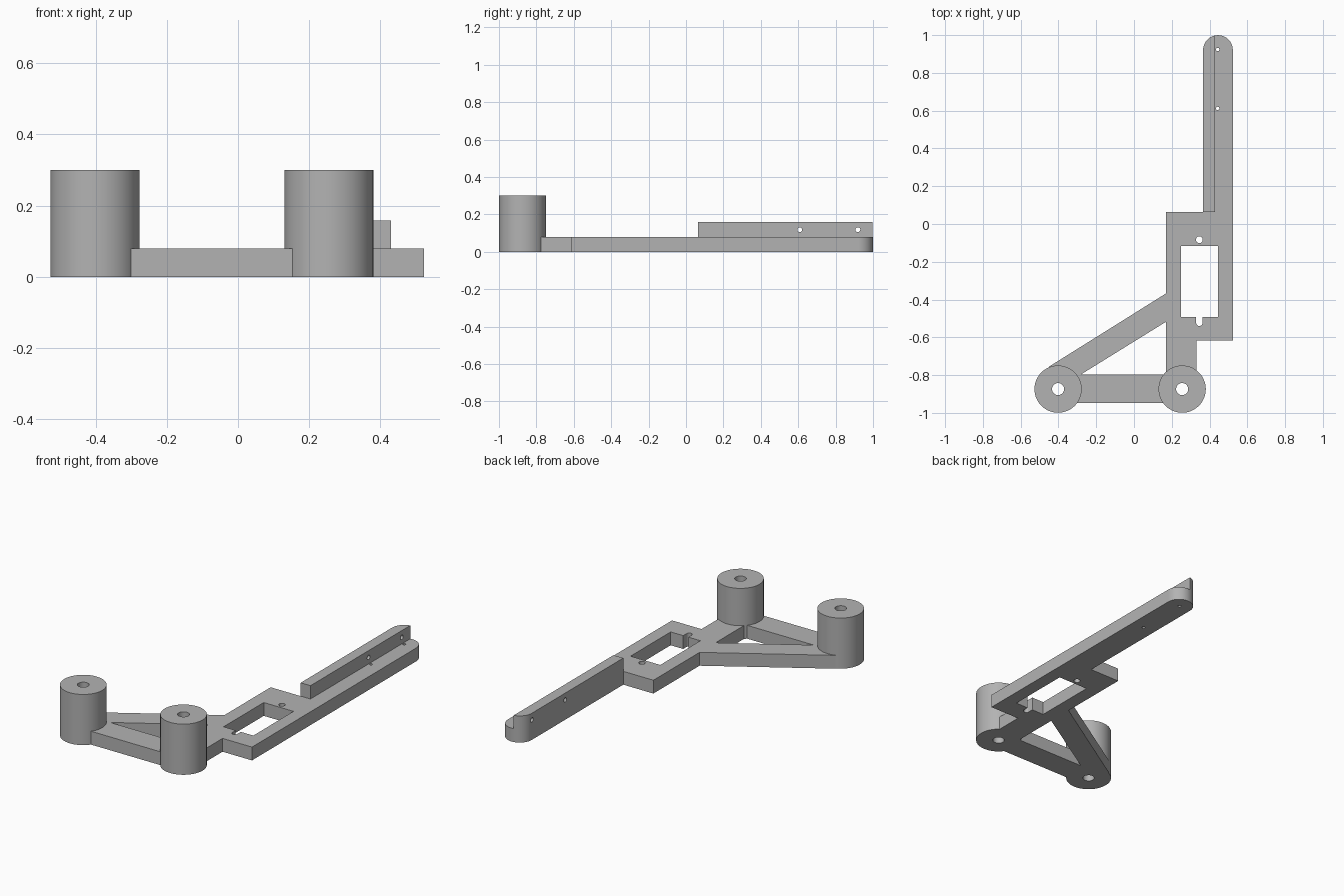
import bpy, bmesh
from math import pi, sin, cos
from mathutils import Vector

cube = bpy.data.objects.get("Cube")
if cube:
    bpy.data.objects.remove(cube, do_unlink=True)

grey = bpy.data.materials.new("plain grey")
grey.use_nodes = True
COLOUR = (0.45, 0.45, 0.45, 1)
grey.diffuse_color = COLOUR
grey.node_tree.nodes["Principled BSDF"].inputs["Base Color"].default_value = COLOUR

T = 0.079          # plate thickness
RAIL_TOP = 0.158
POST_TOP = 0.3
POST_R = 0.125
ARM_L, ARM_R, ARM_END = 0.366, 0.523, 0.921
ARM_MID, ARM_RAD = (ARM_L + ARM_R) / 2, (ARM_R - ARM_L) / 2


def arc(x, y, r, a0, a1, n):
    return [(x + r * cos(a0 + (a1 - a0) * i / n), y + r * sin(a0 + (a1 - a0) * i / n))
            for i in range(n + 1)]


def circle(x, y, r, n=32):
    return arc(x, y, r, 0, 2 * pi, n)[:-1]


def rect(x0, y0, x1, y1):
    return [(x0, y0), (x1, y0), (x1, y1), (x0, y1)]


def prism(name, outline, low, high, axis="z"):
    """Extrude a counter-clockwise outline along z, or a yz outline along x."""
    place = (lambda a, b: (a, b, low)) if axis == "z" else (lambda a, b: (low, a, b))
    shift = Vector((0, 0, high - low)) if axis == "z" else Vector((high - low, 0, 0))
    bm = bmesh.new()
    face = bm.faces.new([bm.verts.new(place(a, b)) for a, b in outline])
    grown = bmesh.ops.extrude_face_region(bm, geom=[face], use_keep_orig=True)["geom"]
    moved = [v for v in grown if isinstance(v, bmesh.types.BMVert)]
    bmesh.ops.translate(bm, verts=moved, vec=shift)
    bmesh.ops.recalc_face_normals(bm, faces=bm.faces)
    mesh = bpy.data.meshes.new(name)
    bm.to_mesh(mesh)
    bm.free()
    mesh.materials.append(grey)
    ob = bpy.data.objects.new(name, mesh)
    bpy.context.collection.objects.link(ob)
    return ob


def activate(ob):
    bpy.ops.object.select_all(action="DESELECT")
    ob.select_set(True)
    bpy.context.view_layer.objects.active = ob


def cut(ob, outline, low=-0.1, high=0.5, axis="z"):
    cutter = prism("cutter", outline, low, high, axis)
    cutter.hide_render = True
    mod = ob.modifiers.new("cut", "BOOLEAN")
    mod.operation, mod.solver, mod.object = "DIFFERENCE", "EXACT", cutter
    activate(ob)
    bpy.ops.object.modifier_apply(modifier=mod.name)
    bpy.data.objects.remove(cutter, do_unlink=True)


def smooth(ob):
    activate(ob)
    bpy.ops.object.shade_smooth_by_angle()


posts = {"right_post": (-0.402, -0.874), "left_post": (0.255, -0.874)}

# Flat base: cross bar, leg, window frame, long rounded arm and diagonal brace
base = prism("base_plate", [
    (-0.4, -0.947), (0.255, -0.947), (0.33, -0.874), (0.33, -0.616), (ARM_R, -0.616),
    *arc(ARM_MID, ARM_END, ARM_RAD, 0, pi, 32),
    (ARM_L, 0.064), (0.169, 0.064), (0.169, -0.368), (-0.45, -0.755)], 0, T)
cut(base, [(-0.28, -0.796), (0.169, -0.796), (0.169, -0.518)])   # triangular opening
cut(base, rect(0.25, -0.492, 0.445, -0.116))                     # window
cut(base, [*arc(0.346, -0.523, 0.017, pi, 2 * pi, 16),           # slot below window
           (0.363, -0.45), (0.329, -0.45)])
cut(base, circle(0.346, -0.083, 0.018))                          # screw hole
for y in (0.612, 0.924):                                         # small arm holes
    cut(base, circle(0.443, y, 0.009, 24))
for x, y in posts.values():                                      # seats for the posts
    cut(base, circle(x, y, POST_R, 96))
smooth(base)

# Hollow round posts
for name, (x, y) in posts.items():
    post = prism(name, circle(x, y, POST_R, 96), 0, POST_TOP)
    cut(post, circle(x, y, 0.032))
    smooth(post)

# Upright rail along the arm, following its rounded end
rail = prism("arm_rail", [
    (ARM_L, 0.064), (0.43, 0.064),
    *[p for p in arc(ARM_MID, ARM_END, ARM_RAD, pi / 2 + 0.186, pi, 20)]], T, RAIL_TOP)
for y in (0.608, 0.919):
    cut(rail, circle(y, 0.118, 0.013, 24), 0.3, 0.5, "x")
smooth(rail)
